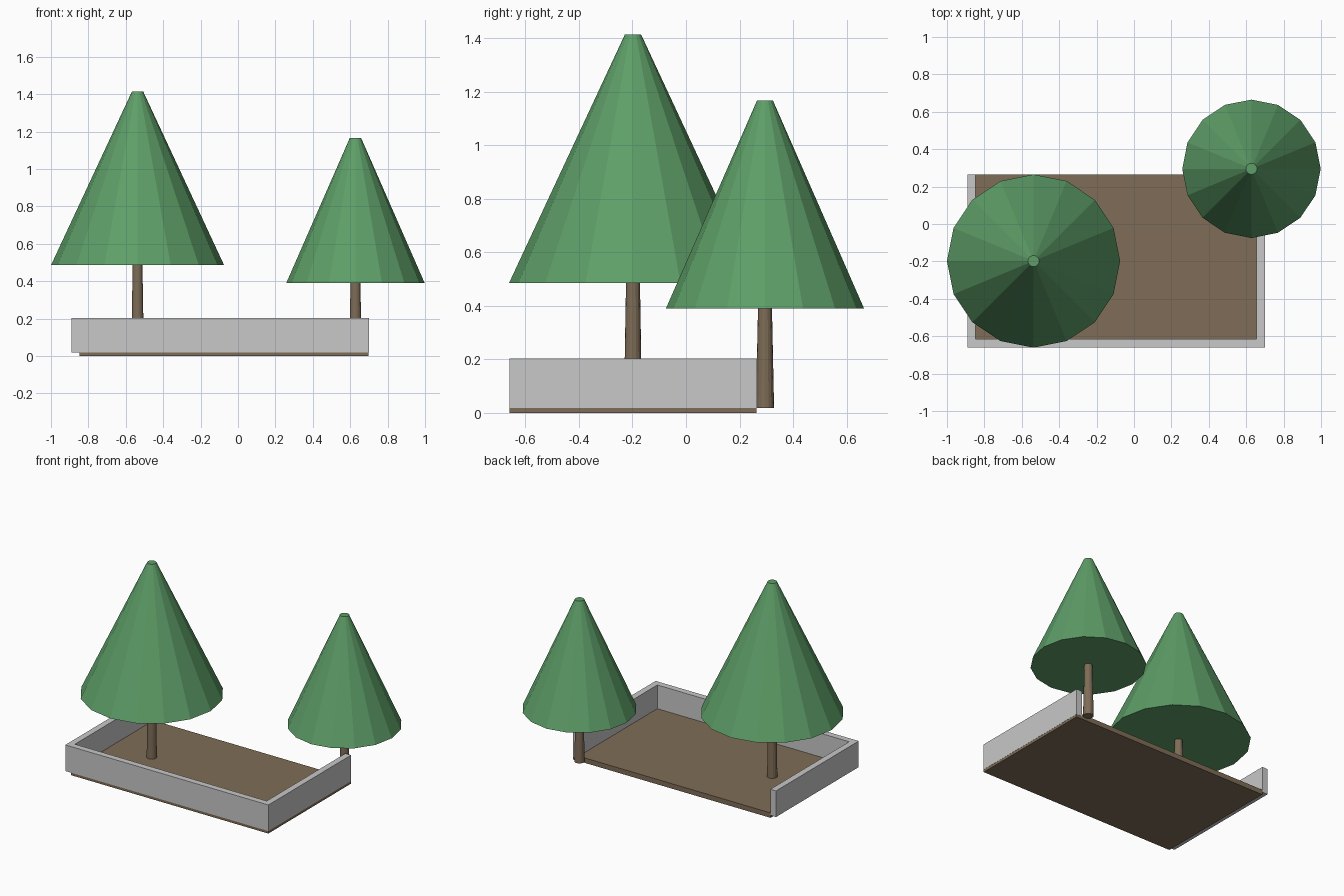
import bpy

if "Cube" in bpy.data.objects:
    bpy.data.objects.remove(bpy.data.objects["Cube"])


def material(name, rgb):
    m = bpy.data.materials.new(name)
    m.diffuse_color = (*rgb, 1.0)
    m.use_nodes = True
    m.node_tree.nodes["Principled BSDF"].inputs["Base Color"].default_value = m.diffuse_color
    return m


GREEN = material("leaf green", (0.112, 0.345, 0.138))
BROWN = material("earth brown", (0.21, 0.152, 0.095))
GREY = material("stone grey", (0.58, 0.58, 0.58))


def box(name, lo, hi, mat):
    """Box between two opposite corners."""
    bpy.ops.mesh.primitive_cube_add(
        size=1, location=[(a + b) / 2 for a, b in zip(lo, hi)])
    ob = bpy.context.object
    ob.name = name
    ob.scale = [b - a for a, b in zip(lo, hi)]
    bpy.ops.object.transform_apply(location=False, rotation=False, scale=True)
    ob.data.materials.append(mat)
    return ob


def taper(name, x, y, z0, z1, r0, r1, mat):
    """Faceted, capped 16-sided frustum."""
    bpy.ops.mesh.primitive_cone_add(
        vertices=16, radius1=r0, radius2=r1, depth=z1 - z0,
        location=(x, y, (z0 + z1) / 2))
    ob = bpy.context.object
    ob.name = name
    ob.data.materials.append(mat)
    return ob


# Soil bed
box("soil_bed", (-0.847, -0.659, 0.0), (0.699, 0.264, 0.035), BROWN)

# Low walls on three sides, open at the back
T = 0.044
X0, X1, Y0, Y1, Z0, Z1 = -0.891, 0.70, -0.66, 0.265, 0.018, 0.203
box("left_wall", (X0, Y0 + T, Z0), (X0 + T, Y1, Z1), GREY)
box("right_wall", (X1 - T, Y0 + T, Z0), (X1, Y1, Z1), GREY)
box("front_wall", (X0, Y0, Z0), (X1, Y0 + T, Z1), GREY)

# Two trees: x, y, crown base, crown top, crown radius
for label, x, y, base, top, radius in (
        ("large", -0.537, -0.198, 0.485, 1.414, 0.463),
        ("small", 0.628, 0.295, 0.39, 1.166, 0.370)):
    taper(label + "_trunk", x, y, 0.018, base + 0.005, 0.034, 0.026, BROWN)
    taper(label + "_crown", x, y, base, top, radius, 0.03, GREEN)
